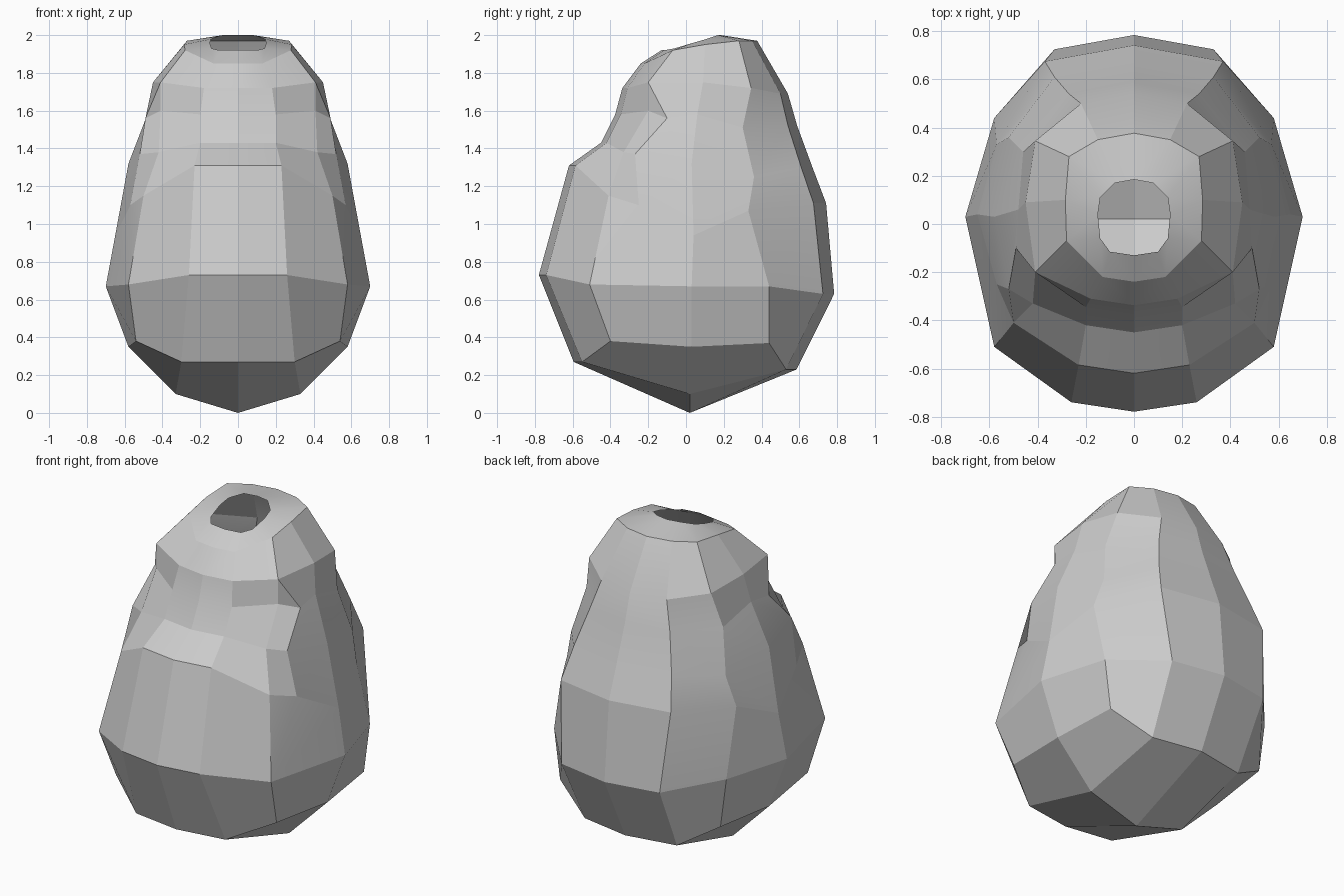
import bpy, bmesh, math

if "Cube" in bpy.data.objects:
    bpy.data.objects.remove(bpy.data.objects["Cube"])

# Vertical profiles (x, y, z) of the right half, from the base ring up to the neck rim
front = [(.30, -.55, .27), (.26, -.74, .73), (.23, -.585, 1.31), (.20, -.42, 1.43),
         (.20, -.345, 1.58), (.18, -.31, 1.72), (.13, -.22, 1.85), (.10, -.115, 1.92)]
front_side = [(.54, -.40, .38), (.58, -.51, .68), (.50, -.41, 1.15), (.42, -.33, 1.38),
              (.41, -.20, 1.60), (.41, -.20, 1.75), (.28, -.07, 1.92), (.14, -.06, 1.93)]
side = [(.58, .03, .35), (.70, .03, .67), (.65, .04, .94), (.58, .03, 1.32),
        (.48, .06, 1.58), (.45, .09, 1.75), (.285, .10, 1.95), (.15, .04, 1.96)]
back_side = [(.54, .44, .37), (.58, .44, .67), (.57, .33, 1.07), (.52, .36, 1.25),
             (.46, .30, 1.51), (.41, .345, 1.72), (.27, .28, 1.97), (.14, .11, 1.98)]
back = [(.31, .53, .23), (.33, .725, .63), (.37, .675, 1.11), (.33, .61, 1.30),
        (.27, .54, 1.52), (.22, .50, 1.69), (.15, .35, 1.97), (.08, .17, 2.0)]

# Front edge of the shoulder patch: splits off front_side only at the three middle rings
shoulder = list(front_side)
shoulder[2:5] = [(.57, -.25, 1.10), (.52, -.27, 1.37), (.49, -.10, 1.56)]


def centre_line(profile, bulge):
    """Profile on the mirror plane, pushed out a little from its neighbour."""
    return [(0, y + bulge * x, z) for x, y, z in profile]


columns = [centre_line(front, -.15), front, front_side, shoulder,
           side, back_side, back, centre_line(back, .18)]

bm = bmesh.new()
pool = {}


def vert(p):
    if p not in pool:
        pool[p] = bm.verts.new(p)
    return pool[p]


def face(*points):
    return bm.faces.new([vert(p) for p in dict.fromkeys(points)])


# Body wall, with the shoulder patches noted
patch = []
for i in range(len(columns) - 1):
    a, b = columns[i], columns[i + 1]
    for r in range(len(a) - 1):
        if len({a[r], b[r], b[r + 1], a[r + 1]}) < 3:
            continue
        f = face(a[r], b[r], b[r + 1], a[r + 1])
        if i in (3, 4) and r in (2, 3):
            patch.append(f)

# Pointed underside
fc, f, fs, _, s, bs, b, bc = [c[0] for c in columns]
tip, mid = (0, .02, 0), (.33, .02, .10)
for quad in ((fc, tip, mid, f), (f, mid, s, fs), (s, mid, b, bs), (b, mid, tip, bc)):
    face(*quad)

# Slight step around the shoulder patch
bmesh.ops.inset_region(bm, faces=patch, thickness=.004, depth=.008)

mesh = bpy.data.meshes.new("body")
bm.to_mesh(mesh)
bm.free()
body = bpy.data.objects.new("body", mesh)
bpy.context.collection.objects.link(body)

# Mirror to the left half
mirror = body.modifiers.new("mirror", 'MIRROR')
mirror.use_axis[0] = True
mirror.merge_threshold = .001

bpy.context.view_layer.objects.active = body
body.select_set(True)
bpy.ops.object.modifier_apply(modifier="mirror")
bpy.ops.object.shade_smooth_by_angle(angle=math.radians(14))
